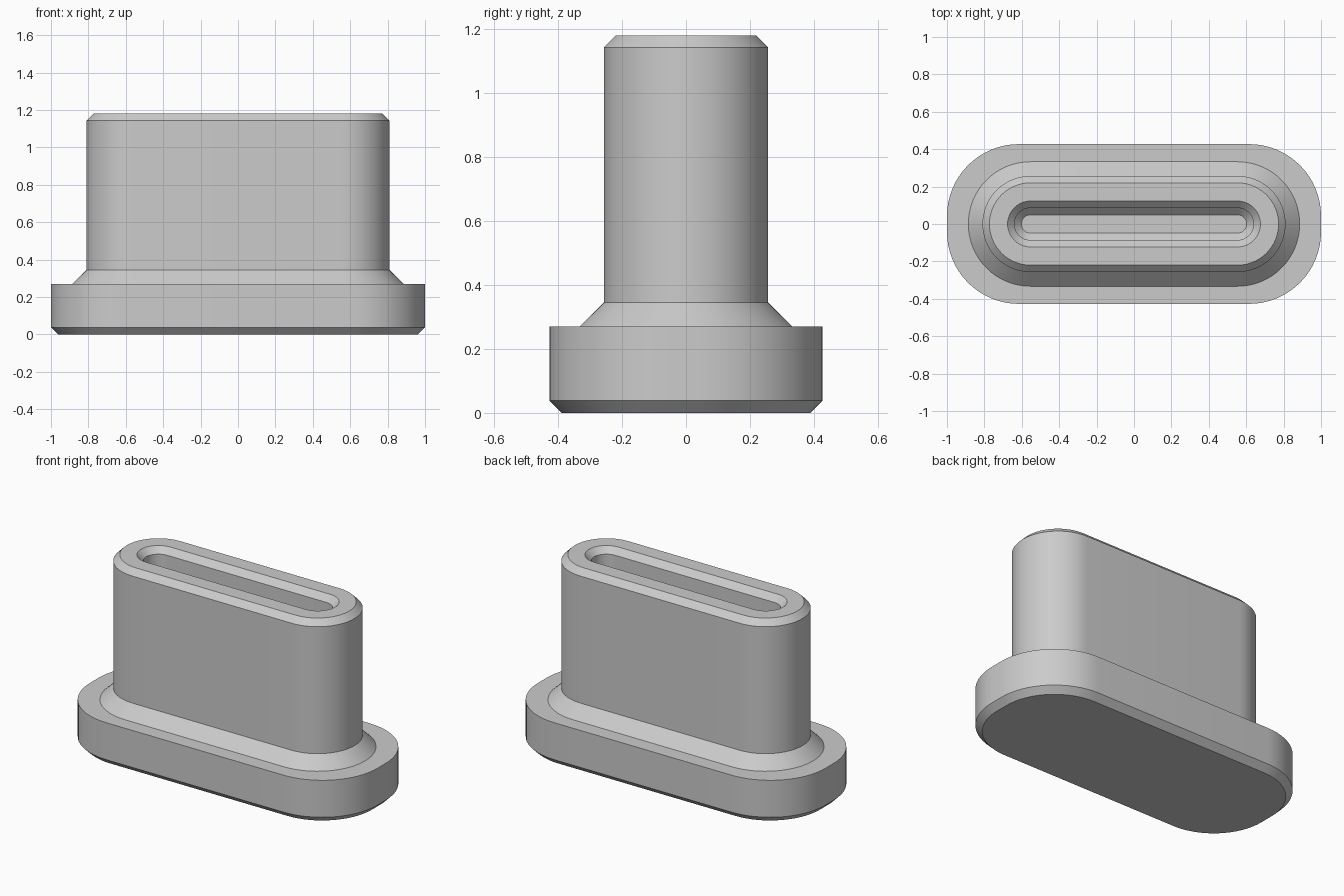
import bpy, bmesh, math

cube = bpy.data.objects.get("Cube")
if cube:
    bpy.data.objects.remove(cube, do_unlink=True)

SEGMENTS = 16        # steps per rounded corner
POST_CENTRE = 0.553  # x of the post's end-arc centres

grey = bpy.data.materials.new("plain_grey")
grey.use_nodes = True
grey.diffuse_color = (0.6, 0.6, 0.6, 1)
grey.node_tree.nodes["Principled BSDF"].inputs["Base Color"].default_value = (0.6, 0.6, 0.6, 1)


def rounded_ring(bm, half_x, half_y, radius, z):
    """Ring of vertices around a rounded rectangle."""
    ring = []
    for quarter, (sx, sy) in enumerate([(1, 1), (-1, 1), (-1, -1), (1, -1)]):
        cx, cy = sx * (half_x - radius), sy * (half_y - radius)
        for i in range(SEGMENTS + 1):
            a = (quarter + i / SEGMENTS) * math.pi / 2
            ring.append(bm.verts.new((cx + radius * math.cos(a), cy + radius * math.sin(a), z)))
    return ring


def flange_ring(bm, inset, z):
    return rounded_ring(bm, 1 - inset, 0.427 - inset, 0.385 - inset, z)


def post_ring(bm, radius, z):
    return rounded_ring(bm, POST_CENTRE + radius, radius, radius, z)


bm = bmesh.new()

# Flange with a bevelled underside
rings = [flange_ring(bm, inset, z) for inset, z in [(0.038, 0), (0, 0.038), (0, 0.27)]]

# Sloped collar, post, top bevel, then down into the slot
post_profile = [
    (0.333, 0.27), (0.257, 0.345), (0.257, 1.143), (0.22, 1.18),
    (0.123, 1.18), (0.086, 1.143), (0.086, 0.383), (0.049, 0.346),
]
rings += [post_ring(bm, r, z) for r, z in post_profile]

# Skin neighbouring rings and close the underside and slot floor
for low, high in zip(rings, rings[1:]):
    for i in range(len(low)):
        j = (i + 1) % len(low)
        bm.faces.new((low[i], low[j], high[j], high[i]))
bm.faces.new(reversed(rings[0]))
bm.faces.new(rings[-1])
bmesh.ops.remove_doubles(bm, verts=bm.verts[:], dist=0.0001)
bmesh.ops.recalc_face_normals(bm, faces=bm.faces[:])

mesh = bpy.data.meshes.new("plug_body")
bm.to_mesh(mesh)
bm.free()
mesh.materials.append(grey)
body = bpy.data.objects.new("plug_body", mesh)
bpy.context.collection.objects.link(body)

# Smooth round ends, crisp bevel edges
bpy.ops.object.select_all(action="DESELECT")
body.select_set(True)
bpy.context.view_layer.objects.active = body
bpy.ops.object.shade_smooth_by_angle(angle=math.radians(30))
